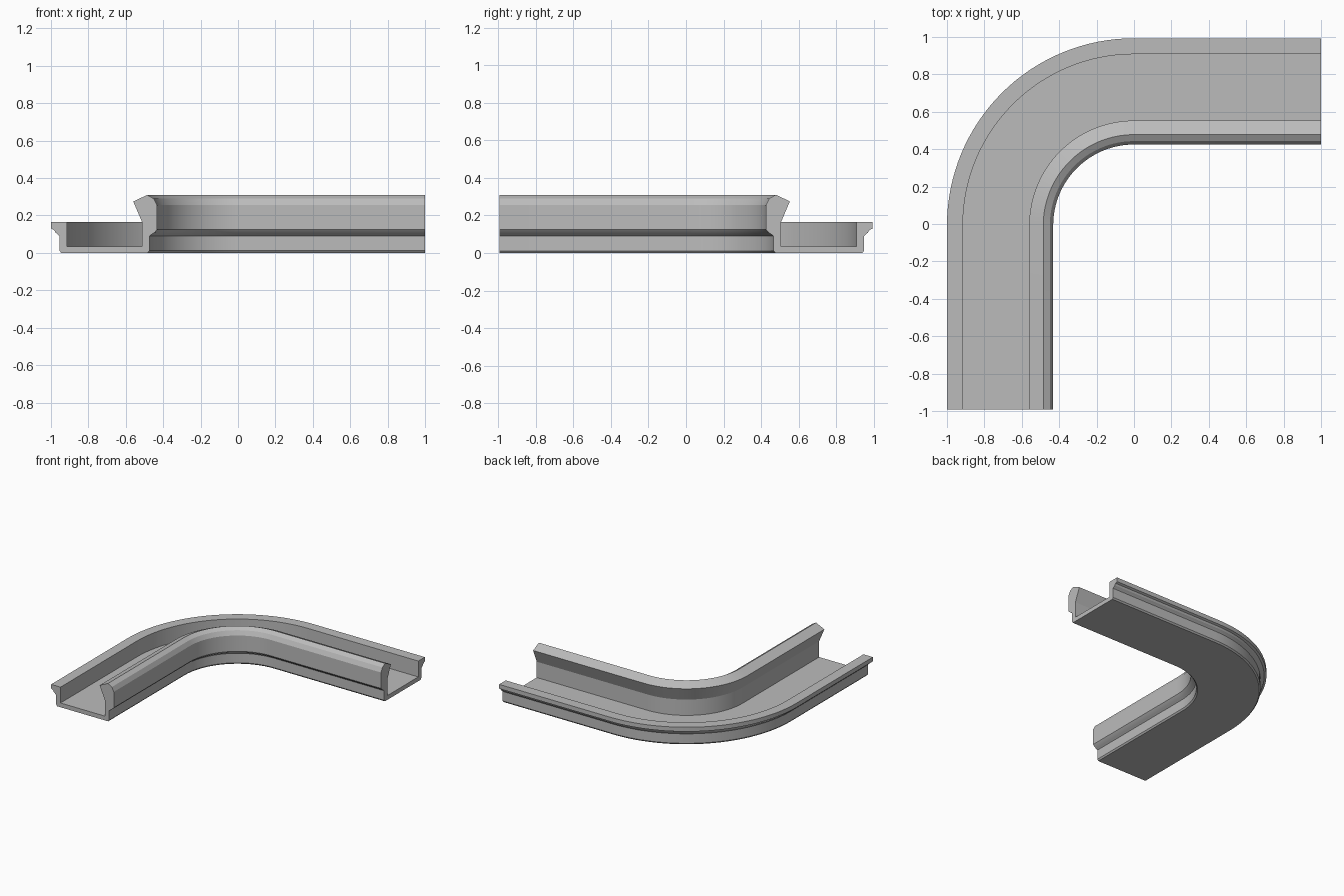
import bpy, bmesh
from math import sin, cos, pi

cube = bpy.data.objects.get("Cube")
if cube:
    bpy.data.objects.remove(cube, do_unlink=True)

gray = bpy.data.materials.new("plain gray")
gray.use_nodes = True
color = (0.5, 0.5, 0.5, 1)
gray.diffuse_color = color
gray.node_tree.nodes["Principled BSDF"].inputs["Base Color"].default_value = color

# Channel cross-section: distance from the bend centre, height
PROFILE = [
    (0.945, 0), (0.955, 0.012), (0.955, 0.09), (0.965, 0.1), (0.975, 0.108),
    (0.983, 0.122), (1.0, 0.13), (1.0, 0.165), (0.915, 0.165),    # outer lip
    (0.915, 0.035), (0.513, 0.035),                               # floor
    (0.513, 0.165), (0.56, 0.275), (0.485, 0.31),                 # leaning head
    (0.45, 0.29), (0.432, 0.255), (0.432, 0.125), (0.445, 0.11),  # inner face
    (0.46, 0.1), (0.473, 0.09), (0.473, 0.012), (0.483, 0)]

CENTRE_Y = -0.007
STEPS = 32


def stations():
    """Yield a function for each stop that maps a radius to x, y."""
    yield lambda r: (-r, -0.993)
    for i in range(STEPS + 1):
        a = pi / 2 * i / STEPS
        yield lambda r, a=a: (-r * cos(a), CENTRE_Y + r * sin(a))
    yield lambda r: (1.0, CENTRE_Y + r)


# Sweep the cross-section along one straight arm, the bend and the other arm
bm = bmesh.new()
rings = [[bm.verts.new((*place(r), z)) for r, z in PROFILE] for place in stations()]
count = len(PROFILE)
for a, b in zip(rings, rings[1:]):
    for i in range(count):
        j = (i + 1) % count
        bm.faces.new((a[i], a[j], b[j], b[i]))
bm.faces.new(rings[0])
bm.faces.new(rings[-1])
bmesh.ops.recalc_face_normals(bm, faces=bm.faces)

mesh = bpy.data.meshes.new("curved_channel")
bm.to_mesh(mesh)
bm.free()
mesh.materials.append(gray)
channel = bpy.data.objects.new("curved_channel", mesh)
bpy.context.collection.objects.link(channel)

# Smooth along the bend, crisp along the profile
bpy.ops.object.select_all(action="DESELECT")
channel.select_set(True)
bpy.context.view_layer.objects.active = channel
bpy.ops.object.shade_smooth_by_angle(angle=0.3)
